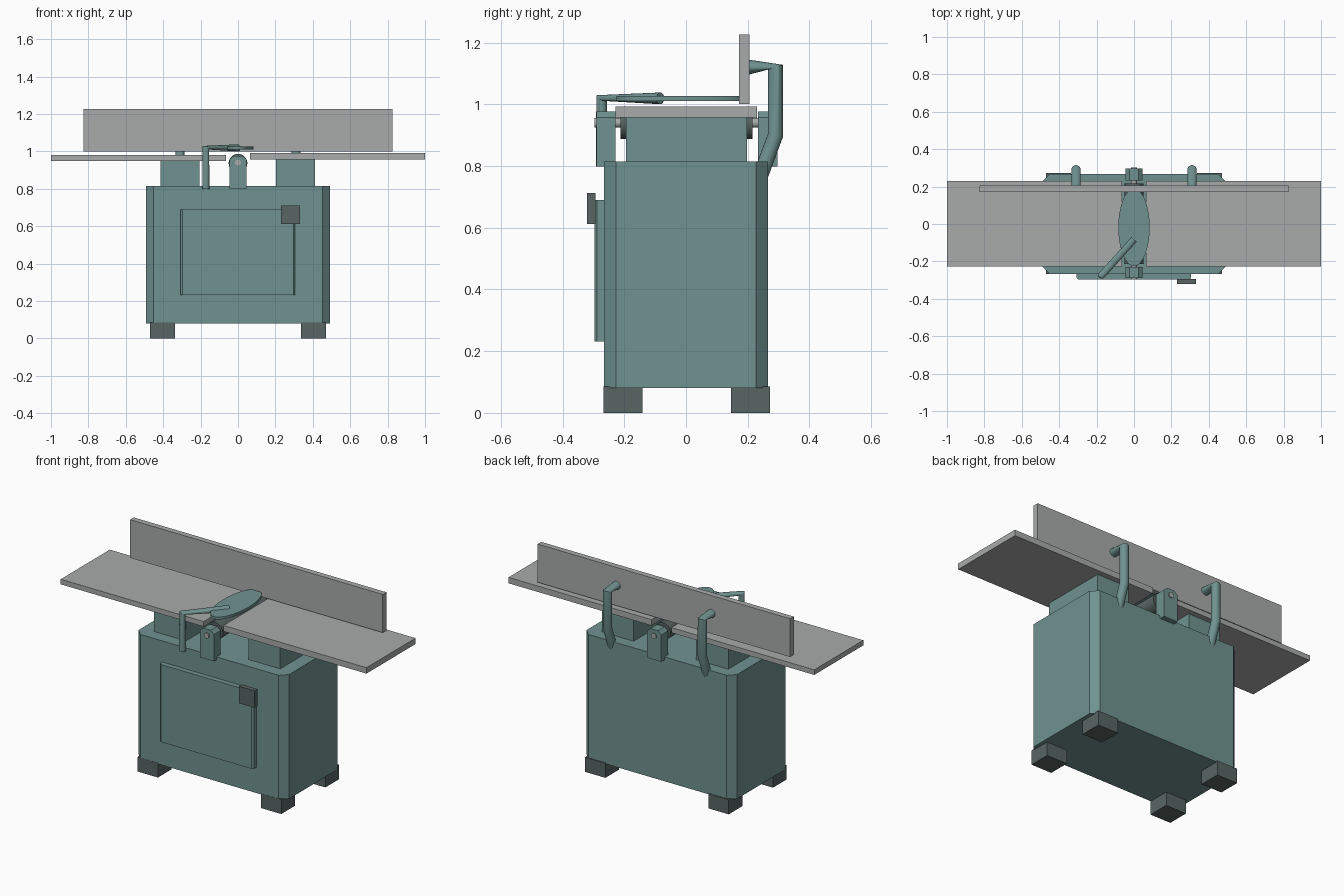
import bpy, bmesh, math
from mathutils import Vector

if "Cube" in bpy.data.objects:
    bpy.data.objects.remove(bpy.data.objects["Cube"])


def material(name, rgb):
    m = bpy.data.materials.new(name)
    m.diffuse_color = (*rgb, 1)
    m.use_nodes = True
    m.node_tree.nodes["Principled BSDF"].inputs["Base Color"].default_value = m.diffuse_color
    return m


TEAL = material("teal_paint", (0.16, 0.29, 0.28))
STEEL = material("machined_steel", (0.39, 0.41, 0.40))
DARK = material("dark_grey", (0.095, 0.13, 0.125))


def finish(name, bm, mat, smooth=False):
    bmesh.ops.recalc_face_normals(bm, faces=bm.faces)
    me = bpy.data.meshes.new(name)
    bm.to_mesh(me)
    bm.free()
    me.materials.append(mat)
    if smooth:
        for p in me.polygons:
            p.use_smooth = True
        me.set_sharp_from_angle(angle=math.radians(40))
    ob = bpy.data.objects.new(name, me)
    bpy.context.collection.objects.link(ob)
    return ob


def loft(name, rings, mat, smooth=False):
    """Skin a list of equal-sized point rings and cap both ends."""
    bm = bmesh.new()
    rows = [[bm.verts.new(p) for p in ring] for ring in rings]
    n = len(rows[0])
    for a, b in zip(rows, rows[1:]):
        for i in range(n):
            j = (i + 1) % n
            bm.faces.new((a[i], a[j], b[j], b[i]))
    bm.faces.new(rows[0])
    bm.faces.new(rows[-1])
    return finish(name, bm, mat, smooth)


def prism(name, pts, axis, lo, hi, mat, smooth=False):
    """Extrude an outline along z (outline in x, y) or y (outline in x, z)."""
    place = (lambda p, h: (p[0], p[1], h)) if axis == "z" else (lambda p, h: (p[0], h, p[1]))
    return loft(name, [[place(p, h) for p in pts] for h in (lo, hi)], mat, smooth)


def box(name, x, y, z, mat):
    pts = [(x[0], y[0]), (x[1], y[0]), (x[1], y[1]), (x[0], y[1])]
    return prism(name, pts, "z", z[0], z[1], mat)


def oval(cx, cy, rx, ry, n):
    return [(cx + rx * math.cos(2 * math.pi * i / n), cy + ry * math.sin(2 * math.pi * i / n))
            for i in range(n)]


def bent_tube(name, origin, heading, stations, r, mat, n=20):
    """Tube in a vertical plane; each station is (distance, height, section tilt in degrees)."""
    d = Vector(heading).normalized()
    up = Vector((0, 0, 1))
    side = d.cross(up)
    rings = []
    for s, z, tilt in stations:
        a = math.radians(tilt)
        v = d * math.cos(a) + up * math.sin(a)
        c = Vector(origin) + d * s + up * z
        rings.append([c + r * (side * p + v * q) for p, q in oval(0, 0, 1, 1, n)])
    return loft(name, rings, mat, True)


# Cabinet with chamfered vertical corners
X, Y, C = 0.492, 0.266, 0.04
outline = [(-X + C, -Y), (X - C, -Y), (X, -Y + C), (X, Y - C),
           (X - C, Y), (-X + C, Y), (-X, Y - C), (-X, -Y + C)]
prism("cabinet", outline, "z", 0.08, 0.815, TEAL)

# Feet
for sx, lr in ((-1, "left"), (1, "right")):
    for y, fb in (((-0.267, -0.141), "front"), ((0.145, 0.272), "back")):
        box(f"foot_{fb}_{lr}", sorted((sx * 0.337, sx * 0.47)), y, (0, 0.086), DARK)

# Access door with chamfered upright edges, and the switch
prism("door", [(-0.308, -0.26), (-0.308, -0.288), (-0.298, -0.296),
               (0.296, -0.296), (0.306, -0.288), (0.306, -0.26)], "z", 0.232, 0.69, TEAL)
box("switch_box", (0.23, 0.332), (-0.321, -0.293), (0.612, 0.712), DARK)

# Table pedestals
box("infeed_pedestal", (-0.415, -0.205), (-0.194, 0.198), (0.81, 0.952), TEAL)
box("outfeed_pedestal", (0.204, 0.412), (-0.194, 0.198), (0.81, 0.96), TEAL)

# Tables and fence
box("infeed_table", (-1, -0.065), (-0.228, 0.23), (0.95, 0.98), STEEL)
box("outfeed_table", (0.065, 1), (-0.228, 0.23), (0.957, 0.992), STEEL)
box("fence", (-0.826, 0.826), (0.172, 0.206), (1.0, 1.226), STEEL)

# Cutter head, its shaft and the bearing blocks
prism("cutter_head", oval(0, 0.937, 0.05, 0.05, 32), "y", -0.213, 0.216, DARK, True)
prism("cutter_shaft", oval(0, 0.94, 0.016, 0.016, 20), "y", -0.296, 0.303, STEEL, True)
block = [(-0.046, 0.798), (0.046, 0.798), (0.046, 0.957), (0.025, 0.976),
         (-0.025, 0.976), (-0.046, 0.957)]
prism("bearing_block_front", block, "y", -0.29, -0.229, TEAL)
prism("bearing_block_back", block, "y", 0.233, 0.297, TEAL)

# Cutter guard and its swing arm
prism("cutter_guard", oval(0, -0.018, 0.084, 0.207, 40), "z", 1.011, 1.026, TEAL, True)
bent_tube("guard_arm", (-0.172, -0.273, 0), (0.172, 0.19, 0),
          [(0, 0.798, 0), (0, 1.02, -30), (0.256, 1.019, -90)], 0.019, TEAL)

# Fence support arms
for x, lr in ((-0.31, "left"), (0.31, "right")):
    bent_tube(f"fence_arm_{lr}", (x, 0, 0), (0, 1, 0),
              [(0.235, 0.752, -20), (0.29, 0.9, -10), (0.29, 1.12, 18), (0.2, 1.12, 90)],
              0.025, TEAL)
